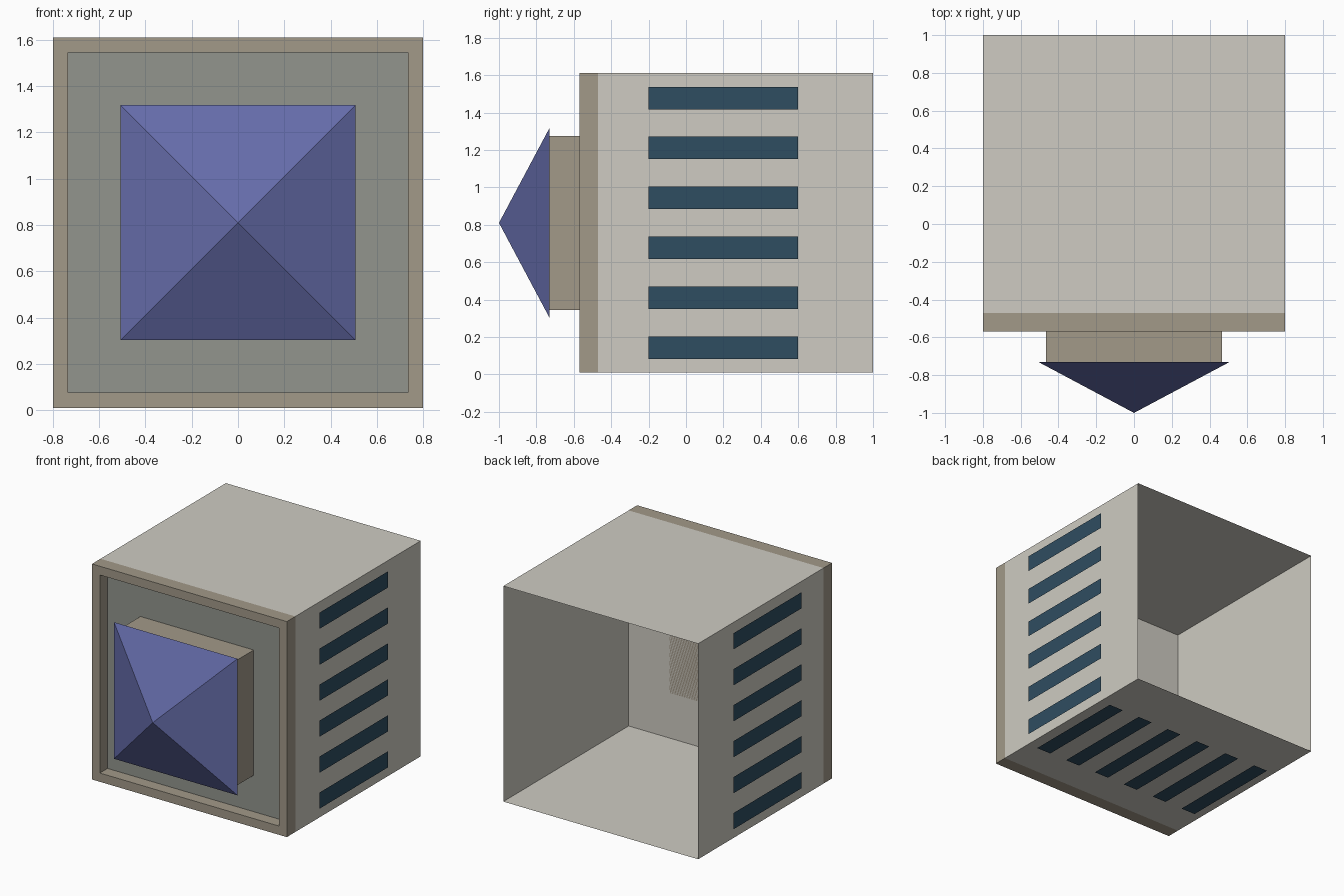
import bpy, bmesh

if "Cube" in bpy.data.objects:
    bpy.data.objects.remove(bpy.data.objects["Cube"])

CZ = 0.81      # height of the horizontal centre line
HALF = 0.8     # half width of the casing
GAP = 0.01     # how far the vents and panel float off the casing


def material(name, rgb):
    m = bpy.data.materials.new(name)
    m.diffuse_color = (*rgb, 1)
    m.use_nodes = True
    m.node_tree.nodes["Principled BSDF"].inputs["Base Color"].default_value = m.diffuse_color
    return m


beige = material("beige", (0.62, 0.60, 0.54))
tan = material("tan", (0.36, 0.32, 0.25))
grey_green = material("grey_green", (0.29, 0.30, 0.27))
blue = material("blue", (0.13, 0.15, 0.40))
dark_teal = material("dark_teal", (0.028, 0.075, 0.12))


def make(name, verts, faces, mat):
    me = bpy.data.meshes.new(name)
    me.from_pydata(verts, [], faces)
    me.materials.append(mat)
    ob = bpy.data.objects.new(name, me)
    bpy.context.collection.objects.link(ob)
    return ob


def square(h, y):
    return [(-h, y, CZ - h), (h, y, CZ - h), (h, y, CZ + h), (-h, y, CZ + h)]


def loft(name, rings, mat, front=True, back=True, loop=False):
    """Join square rings (half size, y) into one surface."""
    verts = [v for h, y in rings for v in square(h, y)]
    n = len(rings)
    faces = []
    for r in range(n if loop else n - 1):
        a, b = 4 * r, 4 * ((r + 1) % n)
        for i in range(4):
            j = (i + 1) % 4
            faces.append((a + i, b + i, b + j, a + j))
    if front:
        faces.append((0, 1, 2, 3))
    if back:
        faces.append(tuple(4 * n - 1 - i for i in range(4)))
    ob = make(name, verts, faces, mat)
    bm = bmesh.new()
    bm.from_mesh(ob.data)
    bmesh.ops.recalc_face_normals(bm, faces=bm.faces)
    bm.to_mesh(ob.data)
    bm.free()
    return ob


# Thin casing, open at the back
loft("casing", [(HALF, -0.47), (HALF, 1.0)], beige, back=False)

# Raised rim around the front, and the panel sunk inside it
loft("front_rim", [(HALF, -0.47), (HALF, -0.57), (0.735, -0.57), (0.735, -0.47)],
     tan, front=False, back=False, loop=True)
make("front_panel", square(0.735, -0.47 - GAP), [(0, 1, 2, 3)], grey_green)

# Square neck carrying the pyramid
loft("neck", [(0.465, -0.73), (0.465, -0.47)], tan)
make("pyramid", square(0.507, -0.73) + [(0, -1.0, CZ)],
     [(0, 1, 4), (1, 2, 4), (2, 3, 4), (3, 0, 4), (3, 2, 1, 0)], blue)

# Six flat vent slots on each side and on the underside
Y0, Y1, W, PITCH = -0.2, 0.6, 0.06, 0.267
for i in range(6):
    c = (i - 2.5) * PITCH
    lo, hi = c - W, c + W
    for side, s in (("left", -1), ("right", 1)):
        x = s * (HALF + GAP)
        quad = [(x, Y0, CZ + lo), (x, Y1, CZ + lo), (x, Y1, CZ + hi), (x, Y0, CZ + hi)]
        make(f"{side}_vent_{i + 1}", quad, [(0, 1, 2, 3)[::s]], dark_teal)
    make(f"bottom_vent_{i + 1}", [(lo, Y0, 0), (lo, Y1, 0), (hi, Y1, 0), (hi, Y0, 0)],
         [(0, 1, 2, 3)], dark_teal)
